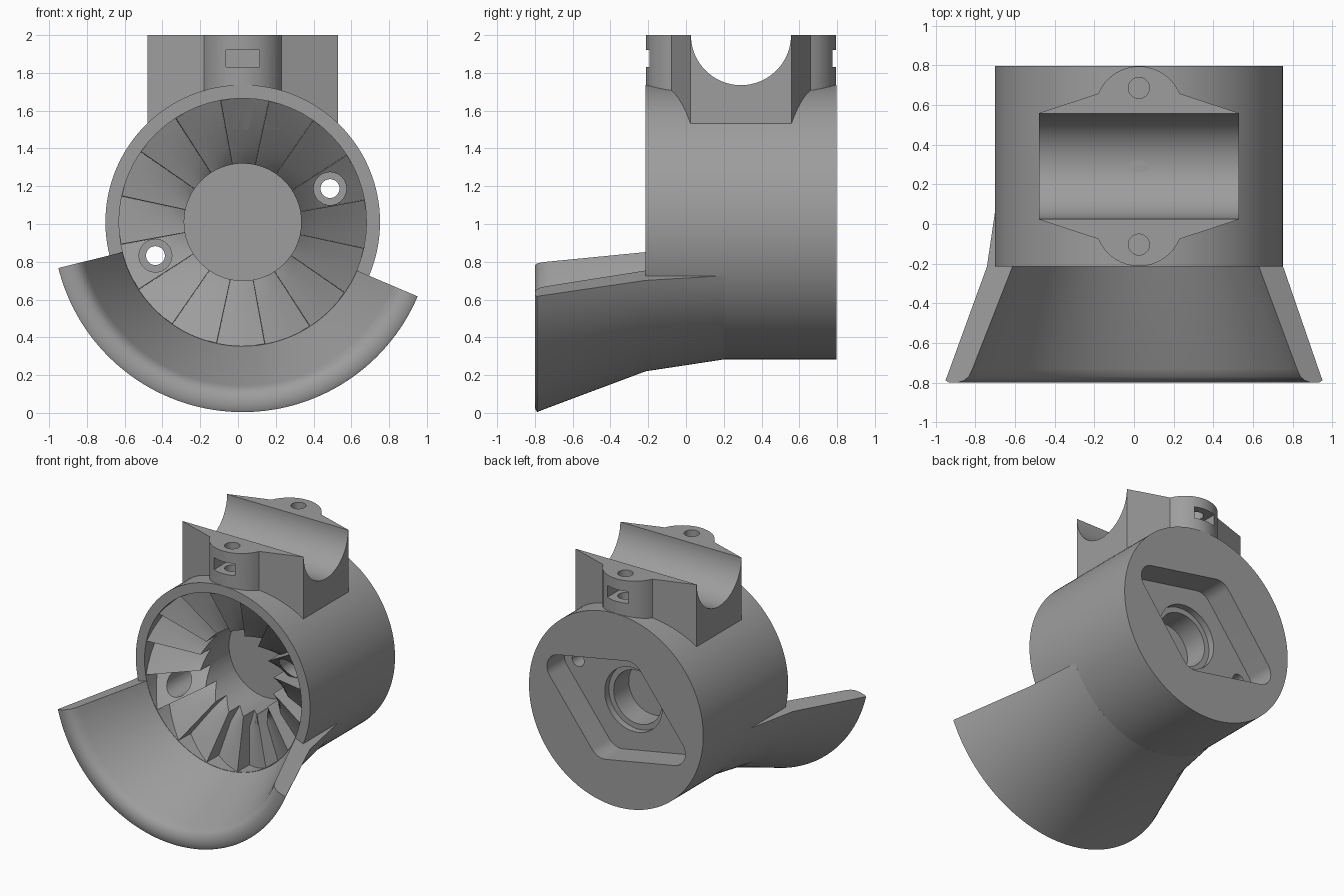
import bpy, bmesh, math
from mathutils import Vector, Matrix

if "Cube" in bpy.data.objects:
    bpy.data.objects.remove(bpy.data.objects["Cube"])

CX, CZ = 0.025, 1.01           # axis of the round body (runs along y)
YF, YB = -0.215, 0.797         # front and back of the body
TILT = math.radians(21)        # direction of the rear recess

grey = bpy.data.materials.new("plastic_grey")
grey.diffuse_color = (0.34, 0.34, 0.34, 1)
grey.use_nodes = True
grey.node_tree.nodes["Principled BSDF"].inputs["Base Color"].default_value = grey.diffuse_color


def make(name, bm):
    bmesh.ops.recalc_face_normals(bm, faces=bm.faces[:])
    me = bpy.data.meshes.new(name)
    bm.to_mesh(me)
    bm.free()
    me.materials.append(grey)
    ob = bpy.data.objects.new(name, me)
    bpy.context.collection.objects.link(ob)
    return ob


def cylinder(name, r, start, end, axis='Y', seg=64):
    """Cylinder between two points lying along one axis."""
    a, b = Vector(start), Vector(end)
    rot = {'X': Matrix.Rotation(math.pi / 2, 4, 'Y'),
           'Y': Matrix.Rotation(math.pi / 2, 4, 'X'),
           'Z': Matrix()}[axis]
    bm = bmesh.new()
    bmesh.ops.create_cone(bm, cap_ends=True, segments=seg, radius1=r, radius2=r,
                          depth=(b - a).length,
                          matrix=Matrix.Translation((a + b) / 2) @ rot)
    return make(name, bm)


def box(name, lo, hi):
    lo, hi = Vector(lo), Vector(hi)
    bm = bmesh.new()
    bmesh.ops.create_cube(bm, size=1, matrix=Matrix.Translation((lo + hi) / 2)
                          @ Matrix.Diagonal((*(hi - lo), 1)))
    return make(name, bm)


def prism(name, pts, direction):
    """Extrude a closed outline of 3D points."""
    bm = bmesh.new()
    f = bm.faces.new([bm.verts.new(p) for p in pts])
    ext = bmesh.ops.extrude_face_region(bm, geom=[f])
    bmesh.ops.translate(bm, vec=direction,
                        verts=[v for v in ext['geom'] if isinstance(v, bmesh.types.BMVert)])
    return make(name, bm)


def polar(r, a, y):
    return (CX + r * math.cos(a), y, CZ + r * math.sin(a))


def sweep(name, sections, closed):
    """Skin a list of cross sections (lists of points), looped or capped."""
    bm = bmesh.new()
    rows = [[bm.verts.new(p) for p in s] for s in sections]
    n = len(rows[0])
    pairs = list(zip(rows, rows[1:] + rows[:1])) if closed else list(zip(rows, rows[1:]))
    for a, b in pairs:
        for i in range(n - 1 if closed else n):
            j = (i + 1) % n
            bm.faces.new((a[i], a[j], b[j], b[i]))
    if not closed:
        bm.faces.new(rows[0])
        bm.faces.new(rows[-1])
    bmesh.ops.remove_doubles(bm, verts=bm.verts[:], dist=1e-5)
    return make(name, bm)


def cut(ob, cutters):
    for c in cutters:
        m = ob.modifiers.new("cut", 'BOOLEAN')
        m.operation, m.solver, m.object = 'DIFFERENCE', 'EXACT', c
        bpy.context.view_layer.objects.active = ob
        bpy.ops.object.modifier_apply(modifier=m.name)


def smooth(ob, deg=25):
    bpy.ops.object.select_all(action='DESELECT')
    ob.select_set(True)
    bpy.context.view_layer.objects.active = ob
    bpy.ops.object.shade_smooth_by_angle(angle=math.radians(deg))


# Front cavity cutter: sixteen sawtooth ramps round a central bore
TEETH, SUB = 16, 4
low = [(0.655, -0.07), (0.40, 0.0), (0.31, 0.08)]
high = [(0.655, -0.21), (0.40, -0.09), (0.31, -0.05)]
step = 2 * math.pi / TEETH
sections = []
for k in range(TEETH):
    for s in range(SUB + 1):
        t = s / SUB
        a = math.radians(10.5) + k * step + t * (step - 0.004)
        ramp = [(l[0], l[1] + (h[1] - l[1]) * t) for l, h in zip(low, high)]
        prof = [(0, -0.4), (0.655, -0.4)] + ramp + [(0.31, 0.30), (0, 0.30)]
        sections.append([polar(r, a, y) for r, y in prof])
cavity = sweep("tooth_cavity_cutter", sections, True)

# Rear recess cutter: rounded diamond, the hull of four circles
corners = []
for i, (d, r) in enumerate([(0.50, 0.11), (0.295, 0.12)] * 2):
    mid = i * math.pi / 2
    half = math.radians(58 if i % 2 == 0 else 32)
    for s in range(13):
        a = mid - half + 2 * half * s / 12 + TILT
        corners.append((CX + d * math.cos(mid + TILT) + r * math.cos(a), 0.59,
                        CZ + d * math.sin(mid + TILT) + r * math.sin(a)))
cutters = [cavity, prism("recess_cutter", corners, (0, 0.4, 0)),
           cylinder("hub_step_cutter", 0.24, (CX, 0.54, CZ), (CX, 0.65, CZ)),
           cylinder("hub_bore_cutter", 0.20, (CX, 0.36, CZ), (CX, 0.65, CZ))]

# Two screw holes with wider seats
for side in (0, math.pi):
    x, _, z = polar(0.495, TILT + side, 0)
    cutters.append(cylinder("screw_seat_cutter", 0.087, (x, -0.4, z), (x, 0.32, z), seg=32))
    cutters.append(cylinder("screw_hole_cutter", 0.05, (x, 0.2, z), (x, 0.65, z), seg=32))

# Round body
body = cylinder("round_body", 0.727, (CX, YF, CZ), (CX, YB, CZ), seg=128)
cut(body, cutters)
smooth(body)

# Clamp block on top: flared outline with a bolt boss front and back
MID = 0.291
half_outline = [(0.505, 0.268)]
for s in range(17):
    a = math.radians(22.5 + 135 * s / 16)
    half_outline.append((0.222 * math.cos(a), 0.282 + 0.222 * math.sin(a)))
half_outline.append((-0.505, 0.268))
outline = half_outline + [(-x, -y) for x, y in half_outline]
block = prism("clamp_block", [(CX + x, MID + y, 1.50) for x, y in outline], (0, 0, 0.5))
block_cuts = [cavity, cylinder("channel_cutter", 0.265, (-1, MID, 2), (1, MID, 2), 'X', 96)]
for side in (-1, 1):
    y = MID + side * 0.395
    block_cuts.append(cylinder("bolt_hole_cutter", 0.053, (CX, y, 1.73), (CX, y, 2.1), 'Z', 32))
    ys = sorted((MID + side * 0.32, MID + side * 0.6))
    block_cuts.append(box("nut_slot_cutter", (CX - 0.088, ys[0], 1.83), (CX + 0.088, ys[1], 1.92)))
cut(block, block_cuts)
smooth(block)

# Flared chute under the front opening, with a rounded lip
lip = [(0.70, 0.2), (0.727, 0.2), (0.79, YF), (0.998, -0.77), (1.006, -0.788),
       (0.99, -0.798), (0.945, -0.80), (0.91, -0.79), (0.885, -0.77), (0.865, -0.73),
       (0.657, YF), (0.69, YF + 0.01)]
start, end, n = math.radians(194), math.radians(337), 64
chute = sweep("front_chute", [[polar(r, start + (end - start) * i / n, y) for r, y in lip]
                              for i in range(n + 1)], False)
smooth(chute, 32)

# Remove the helpers
for c in set(cutters + block_cuts):
    bpy.data.objects.remove(c)
